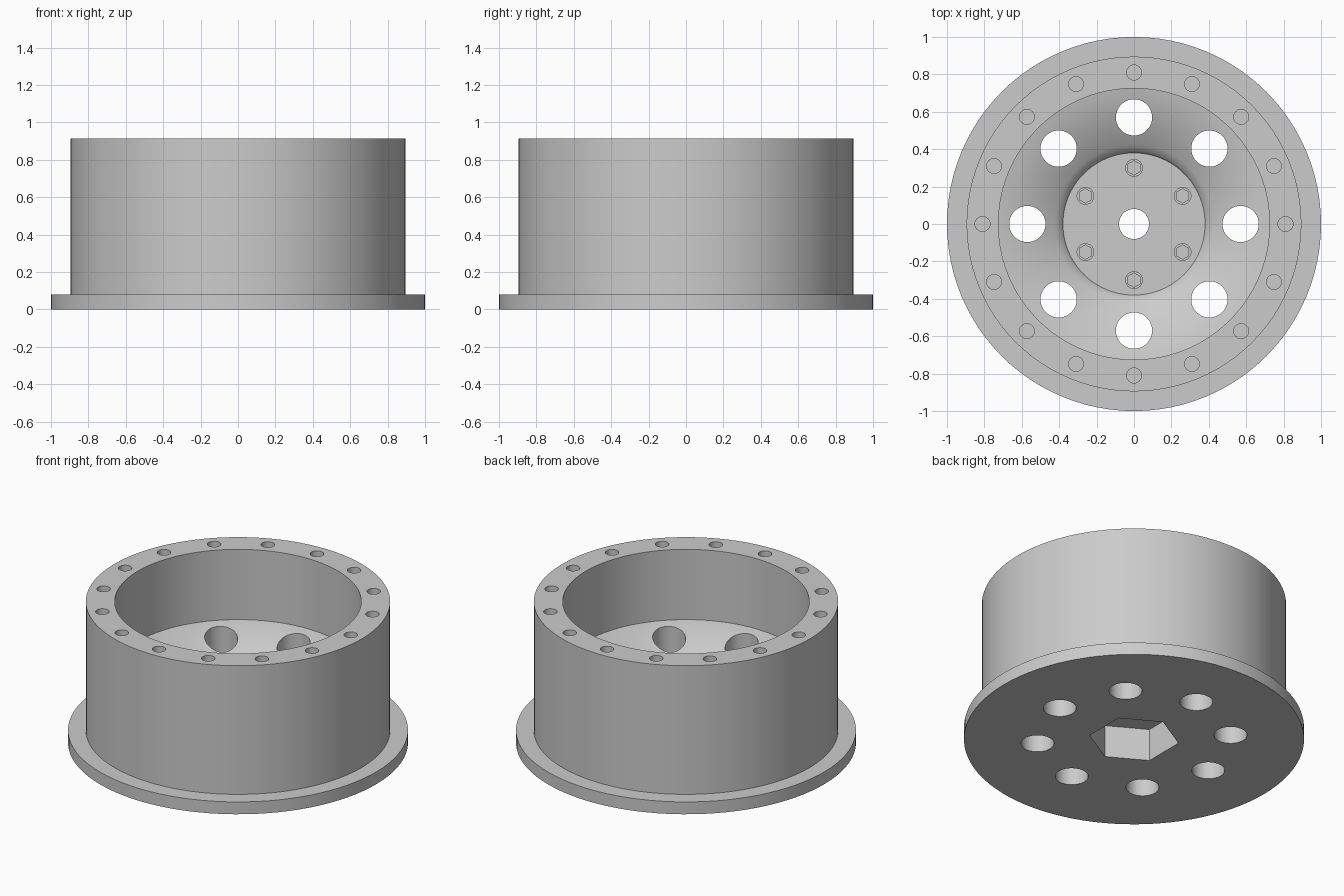
import bpy
import bmesh
from math import cos, sin, tau, radians
from mathutils import Matrix

cube = bpy.data.objects.get("Cube")
if cube:
    bpy.data.objects.remove(cube, do_unlink=True)

grey = bpy.data.materials.new("plain grey")
grey.use_nodes = True
COLOUR = (0.6, 0.6, 0.6, 1)
grey.diffuse_color = COLOUR
grey.node_tree.nodes["Principled BSDF"].inputs["Base Color"].default_value = COLOUR


def add_object(name, bm):
    bmesh.ops.recalc_face_normals(bm, faces=bm.faces)
    mesh = bpy.data.meshes.new(name)
    bm.to_mesh(mesh)
    bm.free()
    mesh.materials.append(grey)
    obj = bpy.data.objects.new(name, mesh)
    bpy.context.collection.objects.link(obj)
    return obj


def lathe(name, profile, steps=96):
    """Turn a closed (radius, height) outline around the z axis."""
    bm = bmesh.new()
    rings = [[bm.verts.new((r * cos(tau * i / steps), r * sin(tau * i / steps), z))
              for r, z in profile] for i in range(steps)]
    n = len(profile)
    for i in range(steps):
        a, b = rings[i], rings[(i + 1) % steps]
        for j in range(n):
            k = (j + 1) % n
            bm.faces.new((a[j], b[j], b[k], a[k]))
    return add_object(name, bm)


def prisms(name, count, ring, radius, low, high, sides, start=0.0):
    """Upright prisms spaced evenly on a circle."""
    bm = bmesh.new()
    for i in range(count):
        t = start + tau * i / count
        place = Matrix.Translation((ring * cos(t), ring * sin(t), (low + high) / 2))
        bmesh.ops.create_cone(bm, cap_ends=True, segments=sides, radius1=radius,
                              radius2=radius, depth=high - low, matrix=place)
    return add_object(name, bm)


def cut(obj, cutter):
    cutter.hide_render = True
    mod = obj.modifiers.new("cut", 'BOOLEAN')
    mod.operation = 'DIFFERENCE'
    mod.solver = 'EXACT'
    mod.object = cutter
    bpy.ops.object.select_all(action='DESELECT')
    bpy.context.view_layer.objects.active = obj
    obj.select_set(True)
    bpy.ops.object.modifier_apply(modifier=mod.name)
    bpy.data.objects.remove(cutter, do_unlink=True)


def smooth(obj):
    bpy.ops.object.select_all(action='DESELECT')
    bpy.context.view_layer.objects.active = obj
    obj.select_set(True)
    bpy.ops.object.shade_smooth_by_angle(angle=radians(30))


# Wheel body: flange, barrel, curved dish and flat hub
HUB_TOP = 0.30
DISH_OUT, DISH_IN, DISH_STEPS = 0.725, 0.39, 10
dish = []
for i in range(DISH_STEPS + 1):
    r = DISH_OUT + (DISH_IN - DISH_OUT) * i / DISH_STEPS
    dish.append((r, 0.47 - 0.72 * (0.848 - r) ** 2))
outline = [(0.08, 0), (1, 0), (1, 0.08), (0.895, 0.08), (0.895, 0.915), (DISH_OUT, 0.915)]
outline += dish + [(0.38, HUB_TOP), (0.08, HUB_TOP)]
wheel = lathe("wheel_body", outline)

# Vent holes, rim bolt holes and hexagonal drive socket
cut(wheel, prisms("vent_cutter", 8, 0.57, 0.097, -0.1, 0.6, 40))
cut(wheel, prisms("rim_hole_cutter", 16, 0.81, 0.04, 0.7, 1.0, 24))
cut(wheel, prisms("hex_socket_cutter", 1, 0, 0.265, -0.1, 0.21, 6))
smooth(wheel)

# Hub bolts with hexagonal sockets
bolts = prisms("hub_bolts", 6, 0.3, 0.047, HUB_TOP - 0.02, HUB_TOP + 0.015, 32, tau / 12)
cut(bolts, prisms("bolt_socket_cutter", 6, 0.3, 0.038, HUB_TOP, HUB_TOP + 0.05, 6, tau / 12))
smooth(bolts)
